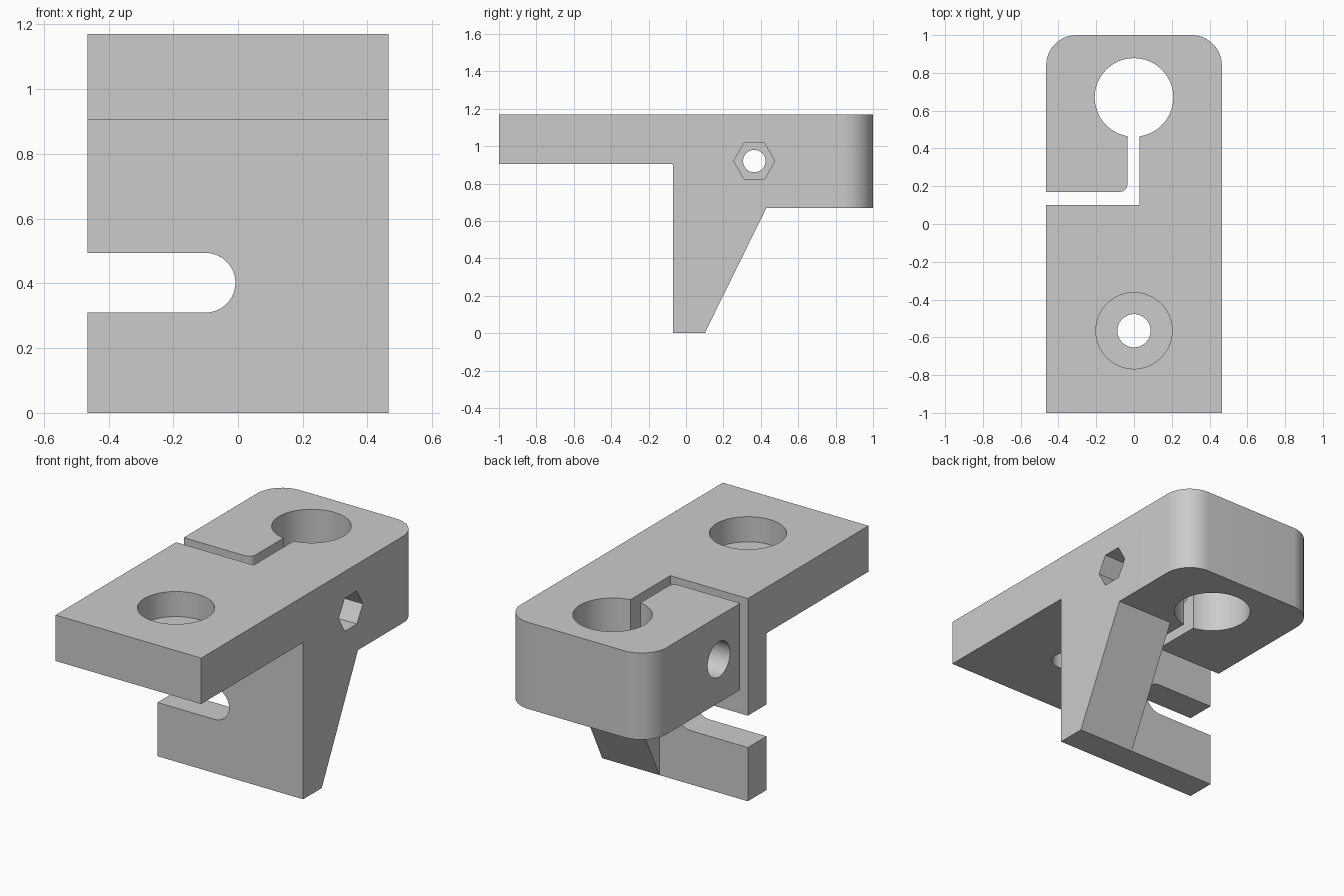
import bpy, bmesh, math

cube = bpy.data.objects.get("Cube")
if cube:
    bpy.data.objects.remove(cube, do_unlink=True)

HALF_W = 0.465
LEG_BACK = 0.1       # rear face of the leg
CLAMP_BOTTOM = 0.67
TOP = 1.17


def prism(name, points, axis, lo, hi):
    """Extrude a 2D outline along one axis from lo to hi."""
    place = {"X": lambda a, b, t: (t, a, b),
             "Y": lambda a, b, t: (a, t, b),
             "Z": lambda a, b, t: (a, b, t)}[axis]
    bm = bmesh.new()
    start = [bm.verts.new(place(a, b, lo)) for a, b in points]
    end = [bm.verts.new(place(a, b, hi)) for a, b in points]
    bm.faces.new(start)
    bm.faces.new(end)
    n = len(points)
    for i in range(n):
        j = (i + 1) % n
        bm.faces.new((start[i], start[j], end[j], end[i]))
    bmesh.ops.recalc_face_normals(bm, faces=bm.faces)
    mesh = bpy.data.meshes.new(name)
    bm.to_mesh(mesh)
    bm.free()
    obj = bpy.data.objects.new(name, mesh)
    bpy.context.collection.objects.link(obj)
    return obj


def arc(cx, cy, r, a0=0, a1=360, steps=64):
    """Points on an arc; a full circle leaves out its repeated end."""
    count = steps if a1 - a0 == 360 else steps + 1
    angles = [math.radians(a0 + (a1 - a0) * i / steps) for i in range(count)]
    return [(cx + r * math.cos(a), cy + r * math.sin(a)) for a in angles]


def rect(x0, x1, y0, y1):
    return [(x0, y0), (x1, y0), (x1, y1), (x0, y1)]


# Bracket: side profile with plate, leg, sloping gusset and clamp block
profile = [(-1, 0.905), (-0.07, 0.905), (-0.07, 0), (LEG_BACK, 0),
           (0.43, CLAMP_BOTTOM), (1, CLAMP_BOTTOM), (1, TOP), (-1, TOP)]
bracket = prism("clamp_bracket", profile, "X", -HALF_W, HALF_W)

# Rounded rear corners of the clamp block
bm = bmesh.new()
bm.from_mesh(bracket.data)
corners = [e for e in bm.edges
           if all(v.co.y > 0.99 for v in e.verts)
           and abs(e.verts[0].co.z - e.verts[1].co.z) > 0.1]
bmesh.ops.bevel(bm, geom=corners, offset=0.16, segments=16, profile=0.5,
                affect="EDGES")
bm.to_mesh(bracket.data)
bm.free()

# Clamp slit: L-shaped outline with one rounded inner corner
slit = [(-0.6, LEG_BACK), (0.03, LEG_BACK), (0.03, 0.6), (-0.035, 0.6)]
slit += arc(-0.075, 0.21, 0.04, 0, -90, 8) + [(-0.6, 0.17)]

# Leg slot: open on one side, round at the other
slot = [(-0.6, 0.31)] + arc(-0.1, 0.402, 0.092, -90, 90, 24) + [(-0.6, 0.494)]

BOLT = (0.365, 0.92)
cutters = [
    prism("gusset_relief", rect(LEG_BACK, 0.43, -0.2, CLAMP_BOTTOM), "X", -0.6, 0.1),
    prism("clamp_bore", arc(0, 0.67, 0.208), "Z", 0.5, 1.4),
    prism("clamp_slit", slit, "Z", 0.6, 1.4),
    prism("leg_slot", slot, "Y", -0.3, 0.3),
    prism("plate_counterbore", arc(0, -0.565, 0.202), "Z", 1.025, 1.4),
    prism("plate_hole", arc(0, -0.565, 0.088, steps=48), "Z", 0.8, 1.2),
    prism("bolt_hole", arc(*BOLT, 0.06, steps=40), "X", -0.6, 0.6),
    prism("bolt_head_recess", arc(*BOLT, 0.102, steps=48), "X", -0.6, -0.3),
    prism("nut_recess", arc(*BOLT, 0.11, steps=6), "X", 0.28, 0.6),
]

# Cut every opening in turn
bpy.context.view_layer.objects.active = bracket
for cutter in cutters:
    cutter.hide_render = True
    mod = bracket.modifiers.new(cutter.name, "BOOLEAN")
    mod.operation = "DIFFERENCE"
    mod.solver = "EXACT"
    mod.object = cutter
    bpy.ops.object.modifier_apply(modifier=mod.name)
    bpy.data.objects.remove(cutter, do_unlink=True)

# Plain grey finish
grey = bpy.data.materials.new("light_grey")
grey.use_nodes = True
colour = (0.6, 0.6, 0.6, 1)
grey.diffuse_color = colour
grey.node_tree.nodes["Principled BSDF"].inputs["Base Color"].default_value = colour
bracket.data.materials.clear()
bracket.data.materials.append(grey)

bpy.ops.object.select_all(action="DESELECT")
bracket.select_set(True)
bpy.ops.object.shade_smooth_by_angle(angle=math.radians(30))
